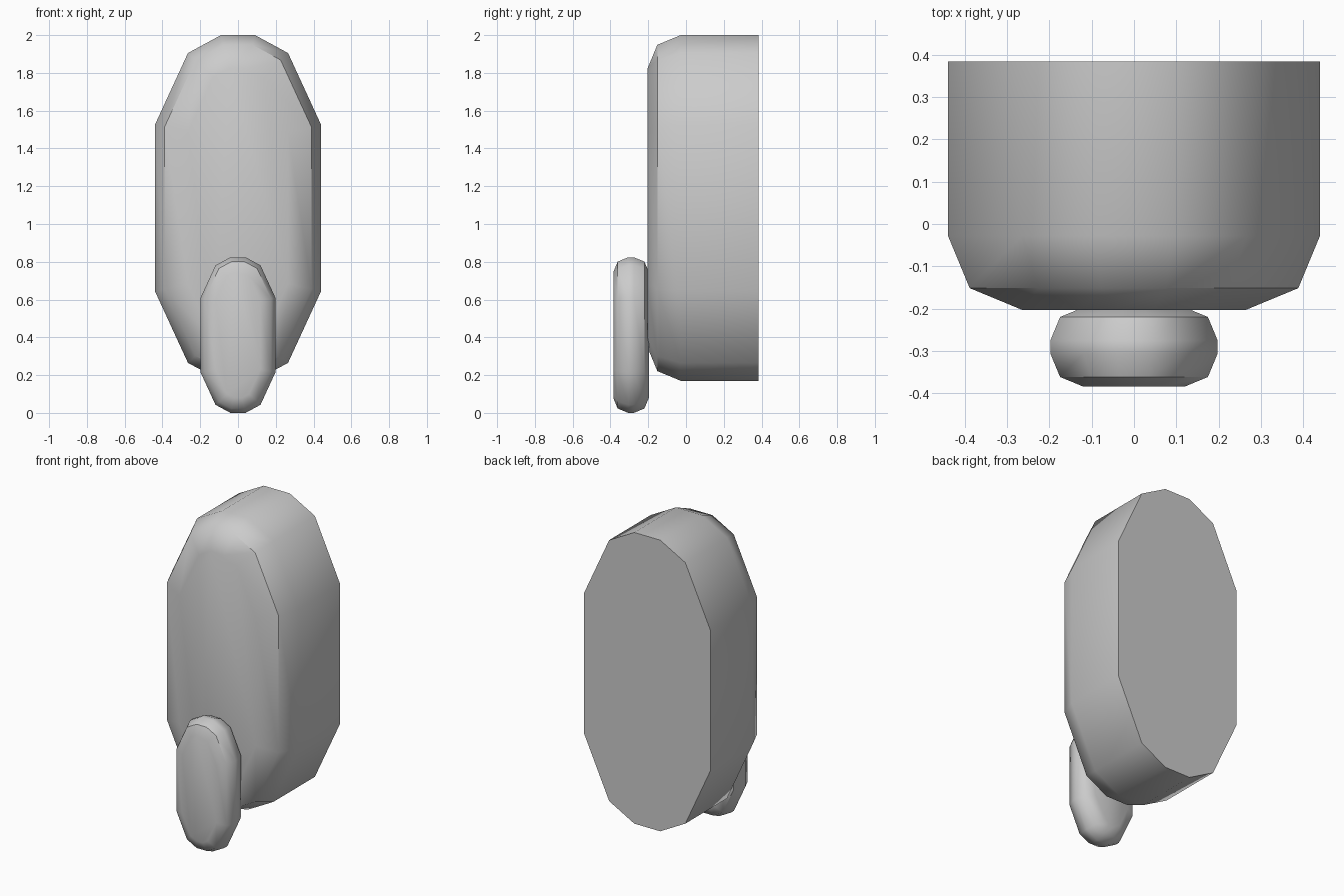
import bpy, bmesh, math

if "Cube" in bpy.data.objects:
    bpy.data.objects.remove(bpy.data.objects["Cube"])

# Upper-right quarter of the elongated twelve-sided outline, around its centre
QUARTER = [(0.44, 0.44), (0.265, 0.82), (0.09, 0.915)]
OUTLINE = (QUARTER
           + [(-x, z) for x, z in reversed(QUARTER)]
           + [(-x, -z) for x, z in QUARTER]
           + [(x, -z) for x, z in reversed(QUARTER)])


def rounded_slab(name, size, zc, y_front, y_back, round_back):
    """Extrude the outline along y and round over its front (and back) rim."""
    bm = bmesh.new()
    face = bm.faces.new([bm.verts.new((x * size, y_front, zc + z * size))
                         for x, z in OUTLINE])
    res = bmesh.ops.extrude_face_region(bm, geom=[face], use_keep_orig=True)
    for v in res["geom"]:
        if isinstance(v, bmesh.types.BMVert):
            v.co.y = y_back
    bmesh.ops.recalc_face_normals(bm, faces=bm.faces)

    def on_rim(e, y):
        return all(abs(v.co.y - y) < 1e-5 for v in e.verts)

    rims = [e for e in bm.edges
            if on_rim(e, y_front) or (round_back and on_rim(e, y_back))]
    bmesh.ops.bevel(bm, geom=rims, offset=0.175 * size, offset_type='OFFSET',
                    segments=2, profile=0.5, affect='EDGES')
    bmesh.ops.recalc_face_normals(bm, faces=bm.faces)

    mesh = bpy.data.meshes.new(name)
    bm.to_mesh(mesh)
    bm.free()
    obj = bpy.data.objects.new(name, mesh)
    bpy.context.collection.objects.link(obj)
    bpy.ops.object.select_all(action='DESELECT')
    obj.select_set(True)
    bpy.context.view_layer.objects.active = obj
    bpy.ops.object.shade_smooth_by_angle(angle=math.radians(45))
    return obj


# Large body: flat back, rounded front
rounded_slab("body", 1.0, 1.085, -0.203, 0.385, False)
# Small pad in front of the lower end, rounded on both sides
rounded_slab("front_pad", 0.45, 0.412, -0.385, -0.197, True)
